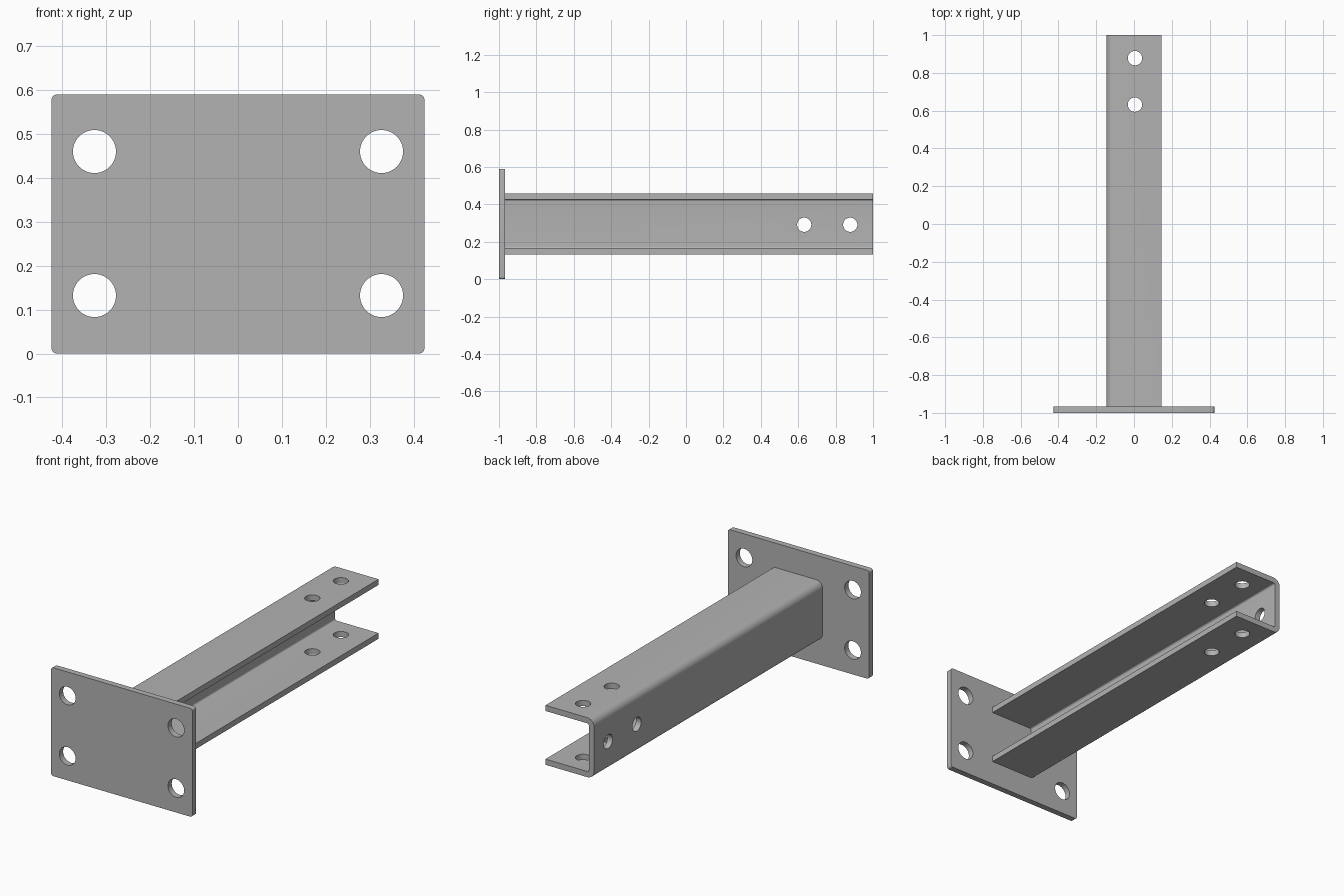
import bpy
import bmesh
import math
from mathutils import Vector, Matrix

cube = bpy.data.objects.get("Cube")
if cube:
    bpy.data.objects.remove(cube, do_unlink=True)

steel = bpy.data.materials.new("grey steel")
steel.use_nodes = True
GREY = (0.45, 0.45, 0.45, 1)
steel.diffuse_color = GREY
steel.node_tree.nodes["Principled BSDF"].inputs["Base Color"].default_value = GREY

MID_Z = 0.295


def arc(cx, cz, r, start, sweep, steps=8):
    """Points of a fillet arc, angles in degrees."""
    angles = [math.radians(start + sweep * i / steps) for i in range(steps + 1)]
    return [(cx + r * math.cos(a), cz + r * math.sin(a)) for a in angles]


def extrude_profile(name, points, y0, y1):
    """Extrude a closed x-z profile along y."""
    bm = bmesh.new()
    face = bm.faces.new([bm.verts.new((x, y0, z)) for x, z in points])
    moved = bmesh.ops.extrude_face_region(bm, geom=[face])["geom"]
    verts = [v for v in moved if isinstance(v, bmesh.types.BMVert)]
    bmesh.ops.translate(bm, verts=verts, vec=(0, y1 - y0, 0))
    bmesh.ops.recalc_face_normals(bm, faces=bm.faces)
    mesh = bpy.data.meshes.new(name)
    bm.to_mesh(mesh)
    bm.free()
    obj = bpy.data.objects.new(name, mesh)
    bpy.context.collection.objects.link(obj)
    obj.data.materials.append(steel)
    return obj


def drill(obj, centre, axis, radius, depth):
    """Cut a round hole through the object along an axis."""
    bm = bmesh.new()
    turn = Vector(axis).to_track_quat('Z', 'Y').to_matrix().to_4x4()
    bmesh.ops.create_cone(bm, cap_ends=True, segments=48, radius1=radius,
                          radius2=radius, depth=depth,
                          matrix=Matrix.Translation(centre) @ turn)
    mesh = bpy.data.meshes.new("hole_cutter")
    bm.to_mesh(mesh)
    bm.free()
    mesh.materials.append(steel)
    cutter = bpy.data.objects.new("hole_cutter", mesh)
    cutter.hide_render = True
    bpy.context.collection.objects.link(cutter)
    mod = obj.modifiers.new("hole", 'BOOLEAN')
    mod.operation = 'DIFFERENCE'
    mod.solver = 'EXACT'
    mod.object = cutter
    bpy.context.view_layer.objects.active = obj
    bpy.ops.object.modifier_apply(modifier=mod.name)
    bpy.data.objects.remove(cutter, do_unlink=True)


def finish(obj):
    bpy.ops.object.select_all(action='DESELECT')
    obj.select_set(True)
    bpy.context.view_layer.objects.active = obj
    bpy.ops.object.shade_smooth_by_angle(angle=math.radians(30))


# Mounting plate with rounded corners and four bolt holes
HALF_W, CORNER = 0.425, 0.013
outline = []
for i, (sx, sz) in enumerate([(1, 1), (-1, 1), (-1, -1), (1, -1)]):
    outline += arc(sx * (HALF_W - CORNER), MID_Z + sz * (MID_Z - CORNER),
                   CORNER, 90 * i, 90, 6)
plate = extrude_profile("mounting_plate", outline, -1, -0.967)
for sx in (-1, 1):
    for sz in (-1, 1):
        drill(plate, (sx * 0.327, -0.98, MID_Z + 0.001 + sz * 0.164),
              (0, 1, 0), 0.049, 0.2)
finish(plate)

# Folded channel arm, open towards +x
W, H, T = 0.146, 0.162, 0.031
R_OUT, R_IN = 0.04, 0.01
upper = [(W, H - T)]
upper += arc(-W + T + R_IN, H - T - R_IN, R_IN, 90, 90)
outer = [(W, H)]
outer += arc(-W + R_OUT, H - R_OUT, R_OUT, 90, 90)
half_in = upper
half_out = outer
section = (half_out + [(x, -z) for x, z in reversed(half_out)]
           + [(x, -z) for x, z in half_in] + list(reversed(half_in)))
arm = extrude_profile("channel_arm", [(x, z + MID_Z) for x, z in section],
                      -0.967, 1)
for y in (0.632, 0.878):
    drill(arm, (0.005, y, MID_Z), (0, 0, 1), 0.038, 0.6)
    drill(arm, (-W, y, MID_Z - 0.004), (1, 0, 0), 0.038, 0.2)
finish(arm)
